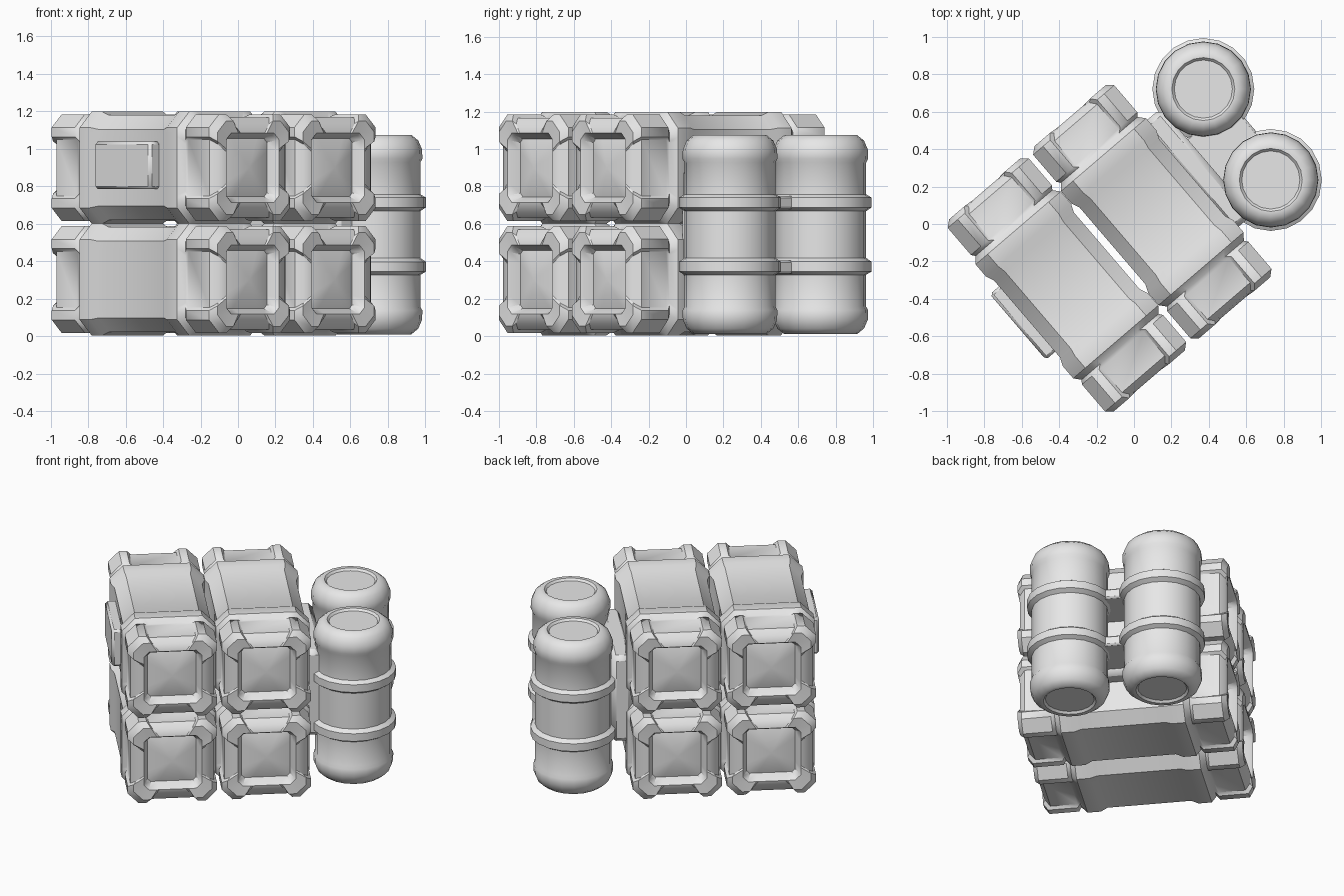
import bpy, bmesh, math
from mathutils import Matrix, Vector

if "Cube" in bpy.data.objects:
    bpy.data.objects.remove(bpy.data.objects["Cube"])

# The whole stack sits turned on the ground: local x runs along the crates, local y across them
FRAME = Matrix.Translation((-0.13, -0.13, 0)) @ Matrix.Rotation(math.radians(-49.4), 4, 'Z')

grey = bpy.data.materials.new("plain_grey")
grey.diffuse_color = (0.8, 0.8, 0.8, 1)
grey.use_nodes = True
grey.node_tree.nodes["Principled BSDF"].inputs["Base Color"].default_value = grey.diffuse_color


def finish(bm, name, matrix, angle=38):
    bmesh.ops.recalc_face_normals(bm, faces=bm.faces)
    mesh = bpy.data.meshes.new(name)
    bm.to_mesh(mesh)
    bm.free()
    mesh.materials.append(grey)
    ob = bpy.data.objects.new(name, mesh)
    bpy.context.collection.objects.link(ob)
    ob.matrix_world = matrix
    bpy.ops.object.select_all(action='DESELECT')
    ob.select_set(True)
    bpy.context.view_layer.objects.active = ob
    bpy.ops.object.shade_smooth_by_angle(angle=math.radians(angle))
    return ob


def ring_points(u, half, chamfer, notch):
    """Chamfered square whose side middles are set back by notch."""
    a = half - chamfer
    b = a - 0.05
    c = b - 0.015
    side = [(half, -a), (half, -b), (half - notch, -c),
            (half - notch, c), (half, b), (half, a)]
    pts = []
    for k in range(4):
        co, si = [(1, 0), (0, 1), (-1, 0), (0, -1)][k]
        for i, (y, z) in enumerate(side):
            back = notch if abs(u) > 0.64 and i in (2, 3) else 0
            x = u - math.copysign(back, u)
            pts.append(Vector((x, y * co - z * si, y * si + z * co)))
    return pts


def crate(name, y, z):
    # Stations from the middle out: u, half width, chamfer, notch
    half = [(0.27, 0.28, 0.075, 0), (0.315, 0.299, 0.085, 0),
            (0.40, 0.299, 0.085, 0), (0.435, 0.27, 0.08, 0),
            (0.455, 0.285, 0.07, 0.018), (0.645, 0.285, 0.07, 0.018),
            (0.675, 0.25, 0.06, 0.015), (0.67, 0.185, 0.035, 0),
            (0.655, 0.175, 0.03, 0), (0.605, 0.155, 0.02, 0)]
    stations = [(-u, h, c, n) for u, h, c, n in reversed(half)] + half
    bm = bmesh.new()
    rings = [[bm.verts.new(p) for p in ring_points(*s)] for s in stations]
    for r0, r1 in zip(rings, rings[1:]):
        for i in range(24):
            j = (i + 1) % 24
            bm.faces.new((r0[i], r0[j], r1[j], r1[i]))
    # Shallow pyramid inside each end recess
    for r, x in ((rings[0], -0.645), (rings[-1], 0.645)):
        tip = bm.verts.new((x, 0, 0))
        for i in range(24):
            bm.faces.new((r[i], r[(i + 1) % 24], tip))
    finish(bm, name, FRAME @ Matrix.Translation((0, y, z)))


def block(name, lo, hi, bevel):
    bm = bmesh.new()
    bmesh.ops.create_cube(bm, size=1)
    lo, hi = Vector(lo), Vector(hi)
    for v in bm.verts:
        v.co = Vector([(lo[i] + hi[i]) / 2 + v.co[i] * (hi[i] - lo[i]) for i in range(3)])
    bmesh.ops.bevel(bm, geom=bm.edges[:], offset=bevel, segments=1, affect='EDGES')
    finish(bm, name, FRAME)


def barrel(name, x, y):
    # Upper half of the profile, measured from the middle height
    top = [(0.243, 0.125), (0.272, 0.145), (0.272, 0.198), (0.243, 0.215),
           (0.243, 0.385), (0.254, 0.405), (0.252, 0.455), (0.232, 0.502),
           (0.195, 0.532), (0.168, 0.532), (0.155, 0.518)]
    profile = [(r, -z) for r, z in reversed(top)] + top
    n = 20
    bm = bmesh.new()
    rings = [[bm.verts.new((r * math.cos(2 * math.pi * i / n),
                            r * math.sin(2 * math.pi * i / n), z)) for i in range(n)]
             for r, z in profile]
    for r0, r1 in zip(rings, rings[1:]):
        for i in range(n):
            j = (i + 1) % n
            bm.faces.new((r0[i], r0[j], r1[j], r1[i]))
    bm.faces.new(rings[0])
    bm.faces.new(rings[-1])
    finish(bm, name, Matrix.Translation((x, y, 0.543)), 42)


# Four stacked crates
for level, z in (("lower", 0.303), ("upper", 0.9)):
    for side, y in (("left", -0.3), ("right", 0.3)):
        crate(f"{level}_{side}_crate", y, z)

# Panel on the outer side of the upper left crate
block("side_panel", (-0.23, -0.645, 0.785), (0.23, -0.56, 1.04), 0.015)

# Two upright barrels with their mounting
barrel("back_barrel", 0.37, 0.72)
barrel("front_barrel", 0.73, 0.235)
block("barrel_back_plate", (-0.39, 0.56, 0.3), (0.36, 0.695, 0.9), 0.03)
for name, z in (("lower_barrel_bracket", 0.37), ("upper_barrel_bracket", 0.715)):
    block(name, (-0.18, 0.66, z - 0.035), (0.14, 1.0, z + 0.035), 0.012)
